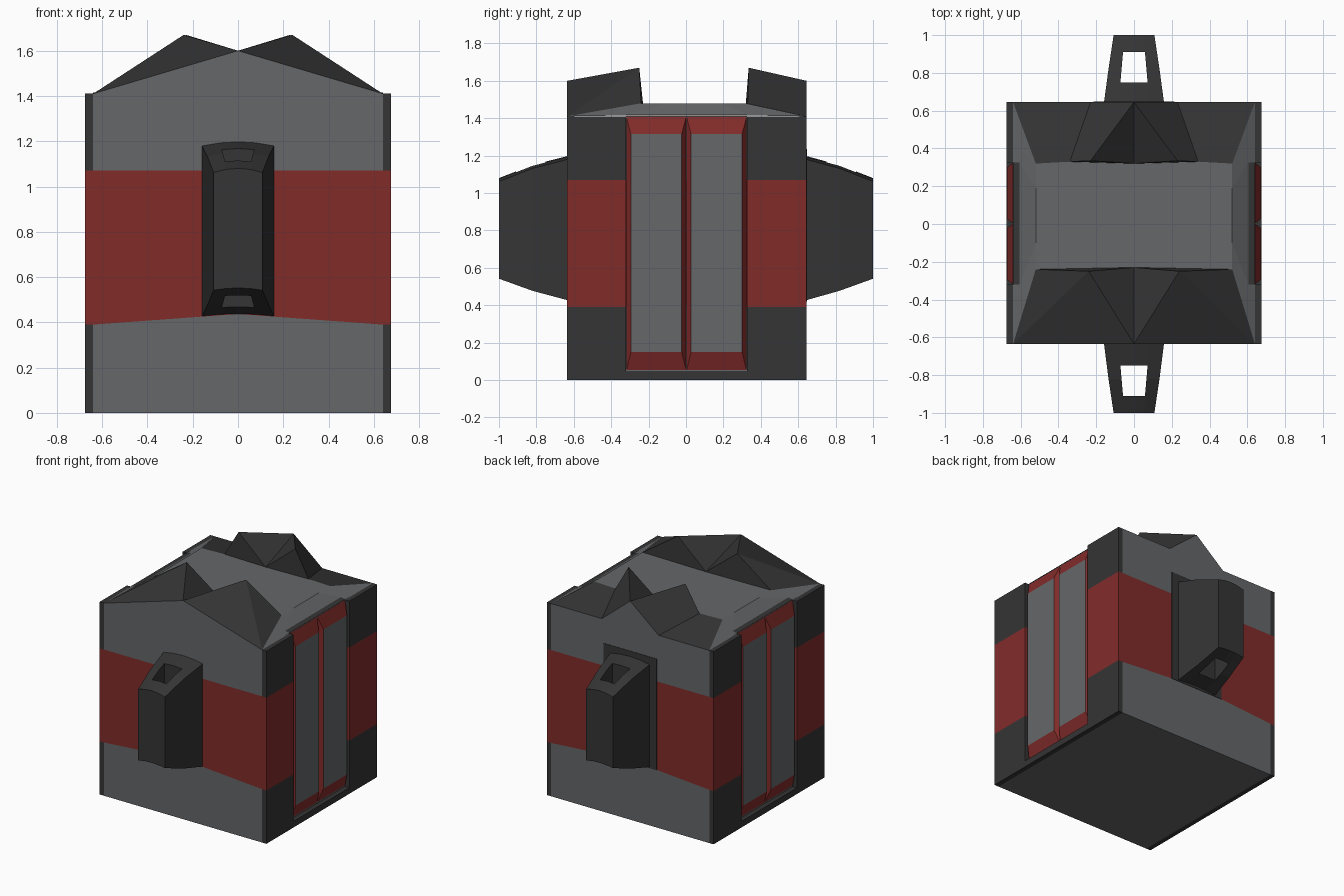
import bpy, bmesh
from mathutils import Vector

if "Cube" in bpy.data.objects:
    bpy.data.objects.remove(bpy.data.objects["Cube"])


def material(name, rgb):
    m = bpy.data.materials.new(name)
    m.diffuse_color = (*rgb, 1)
    m.use_nodes = True
    m.node_tree.nodes["Principled BSDF"].inputs["Base Color"].default_value = m.diffuse_color
    return m


LIGHT = material("light_grey", (0.13, 0.135, 0.14))
DARK = material("dark_grey", (0.035, 0.035, 0.035))
RED = material("red", (0.22, 0.025, 0.023))
FRONT, BACK = -0.635, 0.645


def finish(name, bm, mats):
    me = bpy.data.meshes.new(name)
    bm.to_mesh(me)
    bm.free()
    for m in mats:
        me.materials.append(m)
    ob = bpy.data.objects.new(name, me)
    bpy.context.collection.objects.link(ob)
    return ob


def loft(name, rings, mat):
    """Closed solid through matching rings of points."""
    bm = bmesh.new()
    loops = [[bm.verts.new(p) for p in r] for r in rings]
    n = len(rings[0])
    for a, b in zip(loops, loops[1:]):
        for i in range(n):
            bm.faces.new((a[i], a[(i + 1) % n], b[(i + 1) % n], b[i]))
    bm.faces.new(loops[0])
    bm.faces.new(loops[-1])
    bmesh.ops.recalc_face_normals(bm, faces=bm.faces)
    return finish(name, bm, [mat])


def prism(name, profile, y0, y1, mat):
    return loft(name, [[(x, y, z) for x, z in profile] for y in (y0, y1)], mat)


def box(name, x, y, z, mat):
    return prism(name, [(x[0], z[0]), (x[1], z[0]), (x[1], z[1]), (x[0], z[1])], *y, mat)


# Main body: grey base, red band, grey upper section
prism("body_base", [(-.64, 0), (.64, 0), (.64, .39), (0, .437), (-.64, .39)], FRONT, BACK, LIGHT)
prism("body_band", [(-.64, .39), (0, .437), (.64, .39), (.64, 1.07), (-.64, 1.07)], FRONT, BACK, RED)
box("body_upper", (-.64, .64), (FRONT, BACK), (1.07, 1.41), LIGHT)

# Side cladding and raised twin panels
for s, side in ((1, "right"), (-1, "left")):
    for y, end in (((FRONT, -.32), "front"), ((.325, BACK), "back")):
        for z, mat, lev in (((0, .39), DARK, "low"), ((.39, 1.07), RED, "mid"), ((1.07, 1.41), DARK, "top")):
            box(f"cladding_{side}_{end}_{lev}", (s * .64, s * .675), y, z, mat)
    box(f"sill_{side}", (s * .64, s * .675), (-.32, .325), (0, .045), DARK)
    for y0, y1, end in ((-.32, .002, "front"), (.002, .325, "back")):
        rings = [[(s * x, a, c), (s * x, b, c), (s * x, b, d), (s * x, a, d)]
                 for x, a, b, c, d in ((.638, y0, y1, .047, 1.412),
                                       (.673, y0 + .025, y1 - .025, .15, 1.315))]
        panel = loft(f"side_panel_{side}_{end}", rings, RED)
        panel.data.materials.append(LIGHT)
        panel.data.polygons[-1].material_index = 1

# Roof: raised deck, twin peaks front and back, notched side slopes
P = dict(
    fm=(0, FRONT, 1.6), fb=(0, FRONT, 1.41), fc=(.64, FRONT, 1.41), fp=(.24, -.25, 1.67),
    fv=(0, -.23, 1.48), df=(.52, -.24, 1.48), db=(.52, .32, 1.48), bv=(0, .32, 1.48),
    bm=(0, BACK, 1.6), bb=(0, BACK, 1.41), bs=(.23, BACK, 1.41), bc=(.64, BACK, 1.41),
    bp=(.23, .335, 1.67), bq=(.34, .33, 1.48), nf=(.52, -.10, 1.48), nb=(.52, .19, 1.48),
    of=(.605, -.32, 1.42), ob=(.605, .325, 1.42), ef=(.64, -.32, 1.415), eb=(.64, .325, 1.415))
FACES = ["fb fc fm:0", "fv df nf nb db bq bv:0", "fc df nf of ef:0", "bc eb ob nb db:0",
         "nf of ob nb:0", "of ef eb ob:1", "fm fp fv:1", "fm fc fp:1", "fc df fp:1", "fv fp df:1",
         "bb bs bm:0", "bm bp bv:1", "bm bs bq bp:1", "bv bq bp:1", "bs bc db bq:1"]
bm = bmesh.new()
for s in (1, -1):
    V = {k: bm.verts.new((s * x, y, z)) for k, (x, y, z) in P.items()}
    for spec in FACES:
        keys, mat = spec.split(":")
        f = bm.faces.new([V[k] for k in keys.split()])
        f.material_index = int(mat)
        f.normal_update()
        n = f.normal
        facing = n.z if abs(n.z) > .01 else n.y * f.calc_center_median().y
        if facing < 0:
            f.normal_flip()
bmesh.ops.remove_doubles(bm, verts=bm.verts, dist=.0005)
finish("roof", bm, [LIGHT, DARK])

# Tapered handles with a slot cut straight down through them
for s, end, wall in ((-1, "front", FRONT), (1, "back", BACK)):
    rings = []
    for y, w, top, low in ((abs(wall) - .01, .16, 1.2, .435), (.82, .135, 1.15, .487), (1.0, .108, 1.08, .552)):
        ring = [(w * t, s * y, top - .018 * t * t) for t in (-1, -.5, 0, .5, 1)]
        ring += [(w * t, s * y, low - .01 * t * t) for t in (1, .5, 0, -.5, -1)]
        rings.append(ring)
    handle = loft(f"handle_{end}", rings, DARK)
    slot = loft(f"slot_cutter_{end}",
                [[(-.072, s * .75, z), (.072, s * .75, z), (.058, s * .91, z), (-.058, s * .91, z)]
                 for z in (.2, 1.5)], DARK)
    cut = handle.modifiers.new("slot", 'BOOLEAN')
    cut.operation = 'DIFFERENCE'
    cut.solver = 'EXACT'
    cut.object = slot
    slot.hide_render = True
    slot.hide_viewport = True

# Dark mounting plate behind the back handle
box("back_plate", (-.215, .215), (BACK - .01, BACK + .003), (.42, 1.235), DARK)
